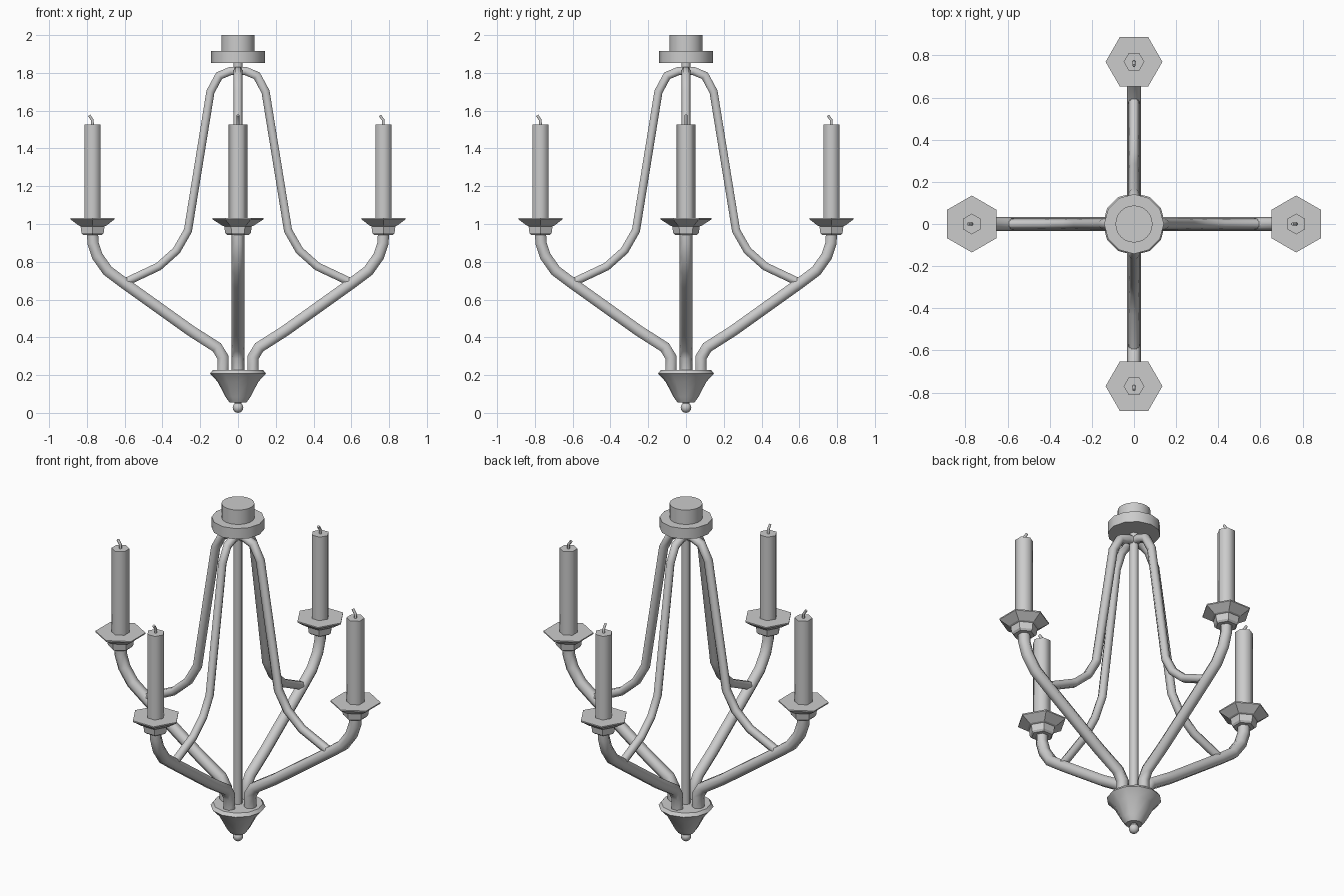
import bpy, bmesh
from math import sin, cos, pi, radians
from mathutils import Vector, Matrix

if "Cube" in bpy.data.objects:
    bpy.data.objects.remove(bpy.data.objects["Cube"])


def finish(name, bm, turn=0.0, smooth=None):
    bmesh.ops.recalc_face_normals(bm, faces=bm.faces)
    bm.transform(Matrix.Rotation(turn, 4, 'Z'))
    me = bpy.data.meshes.new(name)
    bm.to_mesh(me)
    bm.free()
    ob = bpy.data.objects.new(name, me)
    bpy.context.collection.objects.link(ob)
    if smooth:
        bpy.ops.object.select_all(action='DESELECT')
        ob.select_set(True)
        bpy.context.view_layer.objects.active = ob
        bpy.ops.object.shade_smooth_by_angle(angle=radians(smooth))
    return ob


def skin(bm, rings):
    # Bridge consecutive rings and cap both ends
    n = len(rings[0])
    for a, b in zip(rings, rings[1:]):
        for i in range(n):
            j = (i + 1) % n
            bm.faces.new((a[i], a[j], b[j], b[i]))
    bm.faces.new(rings[0])
    bm.faces.new(rings[-1])


def lathe(name, profile, sides, x=0.0, turn=0.0, smooth=None):
    # Profile of (radius, z) spun about a vertical axis at x
    bm = bmesh.new()
    rings = []
    for r, z in profile:
        rings.append([bm.verts.new((x + r * cos(pi / 2 + 2 * pi * k / sides),
                                    r * sin(pi / 2 + 2 * pi * k / sides), z))
                      for k in range(sides)])
    skin(bm, rings)
    return finish(name, bm, turn, smooth)


def tube(name, path, radius, turn=0.0, sides=6):
    # Mitred tube along an (x, z) path
    pts = [Vector((x, 0, z)) for x, z in path]
    bm = bmesh.new()
    rings = []
    for i, p in enumerate(pts):
        d_in = (p - pts[i - 1]).normalized() if i else (pts[1] - p).normalized()
        d_out = (pts[i + 1] - p).normalized() if i < len(pts) - 1 else d_in
        t = (d_in + d_out).normalized()
        n = Vector((-t.z, 0, t.x)) / t.dot(d_in)
        rings.append([bm.verts.new(p + n * radius * sin(2 * pi * k / sides)
                                   + Vector((0, radius * cos(2 * pi * k / sides), 0)))
                      for k in range(sides)])
    skin(bm, rings)
    return finish(name, bm, turn, 65)


# Ceiling mount, centre rod and bottom bowl
lathe("ceiling_cap", [(0.088, 1.91), (0.088, 2.0)], 24, smooth=40)
lathe("ceiling_disc", [(0.142, 1.852), (0.142, 1.915)], 12, smooth=40)
lathe("centre_rod", [(0.025, 0.2), (0.025, 1.86)], 8, smooth=50)
lathe("bottom_bowl", [(0.045, 0.055), (0.066, 0.085), (0.108, 0.165), (0.148, 0.208),
                      (0.134, 0.226)], 12, smooth=35)
bm = bmesh.new()
bmesh.ops.create_uvsphere(bm, u_segments=12, v_segments=8, radius=0.028,
                          matrix=Matrix.Translation((0, 0, 0.028)))
finish("finial_ball", bm, smooth=60)
lathe("finial_neck", [(0.018, 0.04), (0.018, 0.06)], 8)

ARM = [(0.08, 0.21), (0.08, 0.295), (0.112, 0.347), (0.25, 0.435), (0.6, 0.685),
       (0.69, 0.752), (0.745, 0.83), (0.768, 0.9), (0.77, 0.955)]
BRACE = [(0.605, 0.688), (0.42, 0.775), (0.325, 0.86), (0.265, 0.965), (0.146, 1.7),
         (0.1, 1.785), (0.04, 1.81), (0.0, 1.81)]
CX = 0.77

# Four arms, each with brace, cup, candle and wick
for i in range(4):
    a = i * pi / 2
    tube(f"arm_{i}", ARM, 0.034, a)
    tube(f"brace_{i}", BRACE, 0.025, a)
    lathe(f"candle_cup_{i}", [(0.058, 0.942), (0.068, 0.952), (0.073, 0.988),
                              (0.085, 0.992), (0.135, 1.025), (0.135, 1.032)], 6, CX, a)
    lathe(f"candle_{i}", [(0.049, 1.03), (0.049, 1.527)], 6, CX, a, 65)
    s = -1 if i < 2 else 1
    tube(f"wick_{i}", [(CX, 1.52), (CX + s * 0.001, 1.55), (CX + s * 0.018, 1.575)],
         0.008, a)
